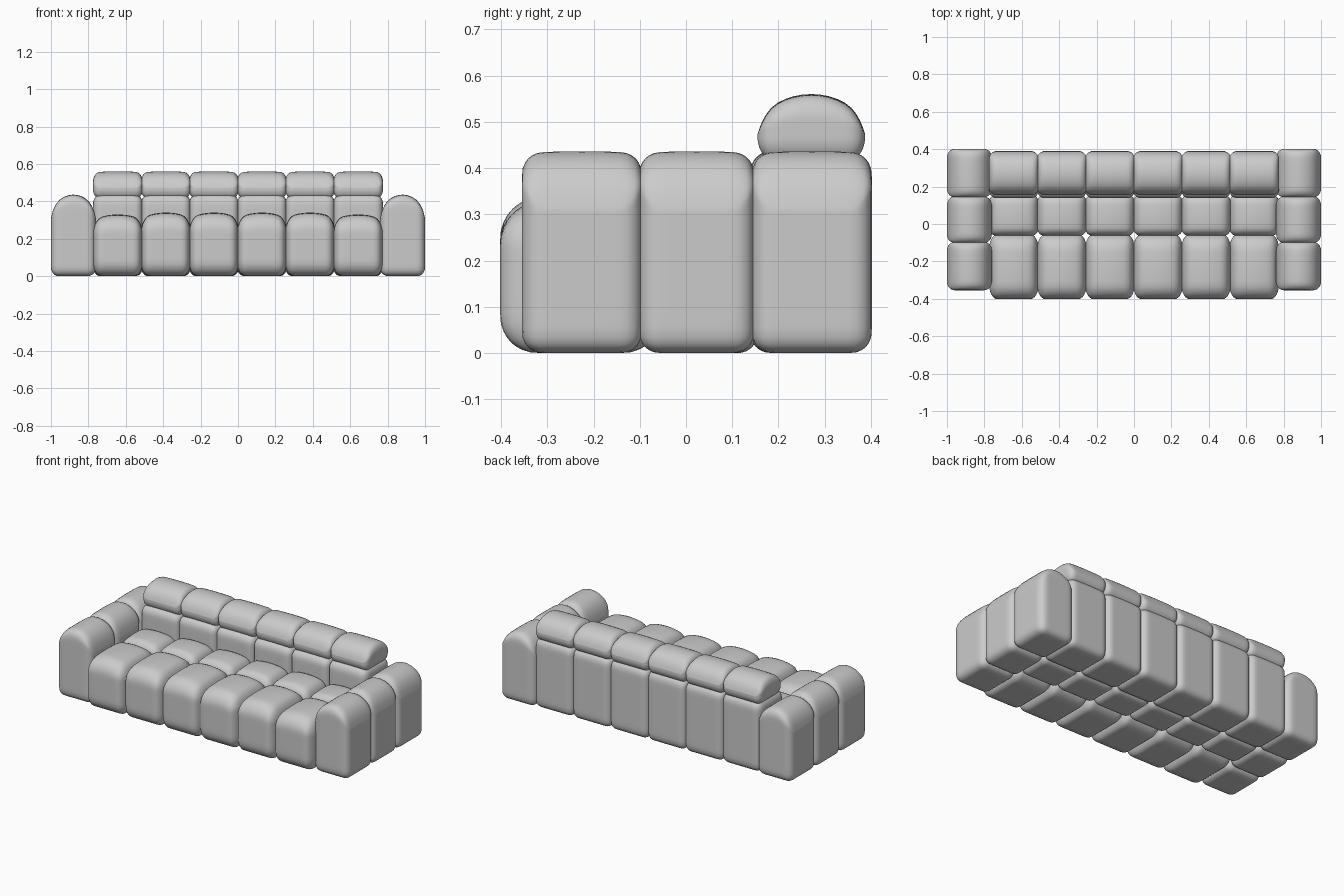
import bpy, bmesh
from math import sqrt
from mathutils import Vector

cube = bpy.data.objects.get("Cube")
if cube:
    bpy.data.objects.remove(cube, do_unlink=True)

fabric = bpy.data.materials.new("grey_fabric")
fabric.use_nodes = True
GREY = (0.6, 0.6, 0.6, 1)
fabric.diffuse_color = GREY
fabric.node_tree.nodes["Principled BSDF"].inputs["Base Color"].default_value = GREY

CUTS = 17


def arc(u):
    """Fall of an elliptical arch, 0 in the middle and near 1 at the sides."""
    return 1 - sqrt(1 - min(abs(u), 0.985) ** 2)


def cushion(name, xs, ys, zs, radius, dome=(0, 0), dome_from=0.5):
    """Soft rounded block between limits, its top arched along x and y."""
    lo, hi = (Vector(c) for c in zip(xs, ys, zs))
    mid, half = (lo + hi) / 2, (hi - lo) / 2
    bm = bmesh.new()
    bmesh.ops.create_cube(bm, size=2)
    bmesh.ops.subdivide_edges(bm, edges=bm.edges[:], cuts=CUTS, use_grid_fill=True)
    for v in bm.verts:
        # Crowd the grid toward the edges, then round the box
        core, d = Vector(), Vector()
        for i in range(3):
            t = v.co[i]
            q = half[i] * t * (1.5 - 0.5 * t * t)
            limit = half[i] - radius[i]
            core[i] = max(-limit, min(limit, q))
            d[i] = (q - core[i]) / radius[i]
        if d.length > 0:
            d.normalize()
        p = core + Vector(a * b for a, b in zip(radius, d))
        # Arch the top
        w = max(0, (p.z / half.z + 1) / 2 - dome_from) / (1 - dome_from)
        p.z -= w * (dome[0] * arc(p.x / half.x) + dome[1] * arc(p.y / half.y))
        v.co = p
    bmesh.ops.recalc_face_normals(bm, faces=bm.faces[:])
    for f in bm.faces:
        f.smooth = True
    mesh = bpy.data.meshes.new(name)
    bm.to_mesh(mesh)
    bm.free()
    mesh.materials.append(fabric)
    ob = bpy.data.objects.new(name, mesh)
    ob.location = mid
    bpy.context.collection.objects.link(ob)


# Six columns of seat, back and headrest cushions
COLUMNS, WIDTH, SEAM = 6, 0.257, 0.004
for c in range(COLUMNS):
    left = (c - COLUMNS / 2) * WIDTH
    xs = (left - SEAM, left + WIDTH + SEAM)
    top = 0.33 if c in (0, COLUMNS - 1) else 0.34
    cushion(f"front_seat_{c}", xs, (-0.402, -0.055), (0, top),
            (0.045, 0.08, 0.08), (0.05, 0.02))
    cushion(f"rear_seat_{c}", xs, (-0.065, 0.16), (0, top - 0.01),
            (0.045, 0.045, 0.06), (0.04, 0.02))
    cushion(f"back_{c}", xs, (0.138, 0.39), (0, 0.44),
            (0.04, 0.045, 0.045), (0.01, 0.01), 0.8)
    cushion(f"headrest_{c}", xs, (0.155, 0.387), (0.415, 0.56),
            (0.035, 0.04, 0.05), (0.008, 0.085), 0.3)

# Three arm cushions on each side
for side, sign in (("left", 1), ("right", -1)):
    xs = sorted((sign * 0.76, sign * 1.0))
    for part, ys in (("front", (-0.355, -0.095)), ("middle", (-0.102, 0.148)),
                     ("rear", (0.142, 0.402))):
        cushion(f"{side}_arm_{part}", xs, ys, (0, 0.436),
                (0.045, 0.045, 0.045), (0.13, 0.006), 0.62)
